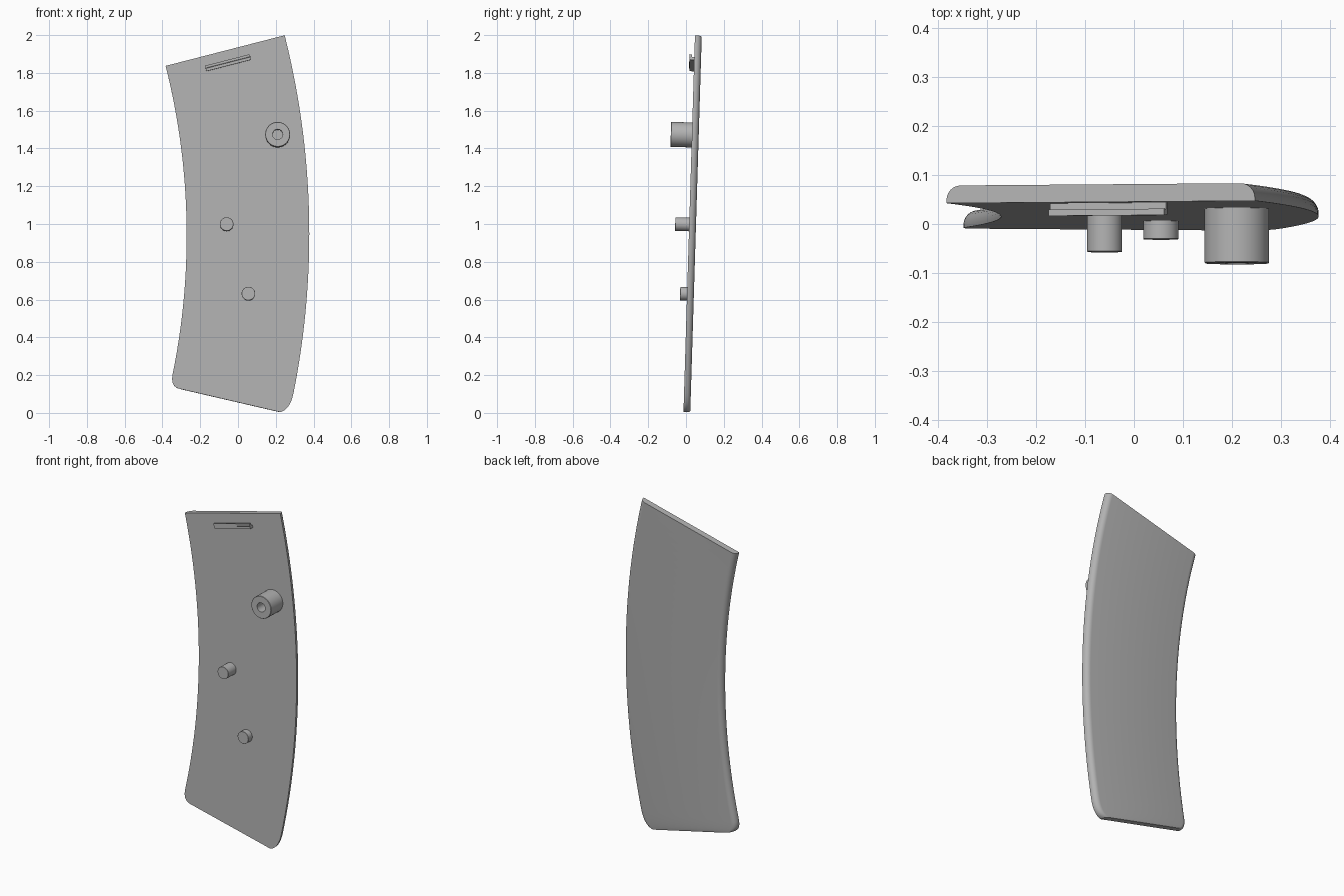
import bpy, bmesh, math
from mathutils import Matrix, Vector

if "Cube" in bpy.data.objects:
    bpy.data.objects.remove(bpy.data.objects["Cube"])

grey = bpy.data.materials.new("plain grey")
grey.diffuse_color = (0.45, 0.45, 0.45, 1)
grey.use_nodes = True
grey.node_tree.nodes["Principled BSDF"].inputs["Base Color"].default_value = grey.diffuse_color

# Everything is built with the plate's front on y = 0, then leaned back slightly
LEAN = Matrix.Translation((0, -0.0135, 0)) @ Matrix.Rotation(-math.atan(0.0305), 4, 'X')
THICK, FILLET = 0.036, 0.03


def finish(name, bm, matrix=Matrix()):
    bmesh.ops.recalc_face_normals(bm, faces=bm.faces)
    bm.transform(LEAN @ matrix)
    mesh = bpy.data.meshes.new(name)
    bm.to_mesh(mesh)
    bm.free()
    mesh.materials.append(grey)
    ob = bpy.data.objects.new(name, mesh)
    bpy.context.collection.objects.link(ob)
    bpy.ops.object.select_all(action='DESELECT')
    ob.select_set(True)
    bpy.context.view_layer.objects.active = ob
    bpy.ops.object.shade_smooth_by_angle(angle=math.radians(30))


def arc(a, b, c, n):
    """Circular arc from a to c through b, in (x, z)."""
    a, b, c = Vector(a), Vector(b), Vector(c)
    d = 2 * (a.x * (b.y - c.y) + b.x * (c.y - a.y) + c.x * (a.y - b.y))
    A, B, C = a.length_squared, b.length_squared, c.length_squared
    o = Vector(((A * (b.y - c.y) + B * (c.y - a.y) + C * (a.y - b.y)) / d,
                (A * (c.x - b.x) + B * (a.x - c.x) + C * (b.x - a.x)) / d))
    u, v = a - o, c - o
    ang = math.atan2(u.x * v.y - u.y * v.x, u.dot(v))
    return [o + Matrix.Rotation(ang * i / n, 2) @ u for i in range(n + 1)]


def corner(a, b, c, n):
    """Rounded corner from a to c with control point b (start left out)."""
    a, b, c = Vector(a), Vector(b), Vector(c)
    return [a * (1 - t)**2 + b * 2 * t * (1 - t) + c * t * t
            for t in (i / n for i in range(1, n + 1))]


# Curved plate: rows of cross-sections with rounded rear side edges
left = (arc((-0.383, 1.838), (-0.272, 0.99), (-0.347, 0.2), 36)
        + corner((-0.347, 0.2), (-0.356, 0.138), (-0.31, 0.128), 8))
right = (arc((0.247, 2.0), (0.377, 0.995), (0.294, 0.106), 36)
         + corner((0.294, 0.106), (0.277, 0.02), (0.225, 0.004), 8))
bm = bmesh.new()
rows = []
for l, r in zip(left, right):
    across = (r - l).normalized()
    half = [(0, 0)]
    for k in range(7):
        t = math.pi / 2 * k / 6
        half.append((FILLET * (1 - math.cos(t)), THICK - FILLET + FILLET * math.sin(t)))
    pts = [(l + across * s, y) for s, y in half]
    pts += [(r - across * s, y) for s, y in reversed(half)]
    rows.append([bm.verts.new((p.x, y, p.y)) for p, y in pts])
for a, b in zip(rows, rows[1:]):
    for i in range(len(a)):
        j = (i + 1) % len(a)
        bm.faces.new((a[i], a[j], b[j], b[i]))
bm.faces.new(rows[0])
bm.faces.new(rows[-1])
finish("curved_plate", bm)


def turned(name, x, z, profile, n=48):
    """Turned part pointing forward; profile is (radius, distance from plate)."""
    bm = bmesh.new()
    rings = [[bm.verts.new((r * math.cos(2 * math.pi * k / n), -d,
                            r * math.sin(2 * math.pi * k / n))) for k in range(n)]
             for r, d in profile]
    for a, b in zip(rings, rings[1:]):
        for k in range(n):
            m = (k + 1) % n
            bm.faces.new((a[k], a[m], b[m], b[k]))
    bm.faces.new(rings[0])
    bm.faces.new(rings[-1])
    finish(name, bm, Matrix.Translation((x, 0, z)))


# Hollow boss and two plain pegs
turned("hollow_boss", 0.21, 1.472,
       [(0.066, -0.005), (0.066, 0.11), (0.064, 0.112), (0.027, 0.112), (0.027, 0.02)])
turned("long_peg", -0.06, 0.998, [(0.036, -0.005), (0.036, 0.073), (0.035, 0.074)])
turned("short_peg", 0.055, 0.631, [(0.036, -0.005), (0.036, 0.036), (0.035, 0.037)])

# Clip bar: L-shaped section, stem against the plate and a raised lip in front
bm = bmesh.new()
section = [(0.003, -0.015), (-0.024, -0.015), (-0.024, 0.0), (-0.026, 0.002),
           (-0.026, 0.015), (-0.013, 0.015), (-0.013, 0.0), (0.003, 0.0)]
ends = [[bm.verts.new((x, y, z)) for y, z in section] for x in (-0.122, 0.122)]
for i in range(len(section)):
    j = (i + 1) % len(section)
    bm.faces.new((ends[0][i], ends[0][j], ends[1][j], ends[1][i]))
for e in ends:
    bm.faces.new(e)
finish("clip_bar", bm, Matrix.Translation((-0.053, 0, 1.854))
       @ Matrix.Rotation(-math.radians(14.4), 4, 'Y'))
